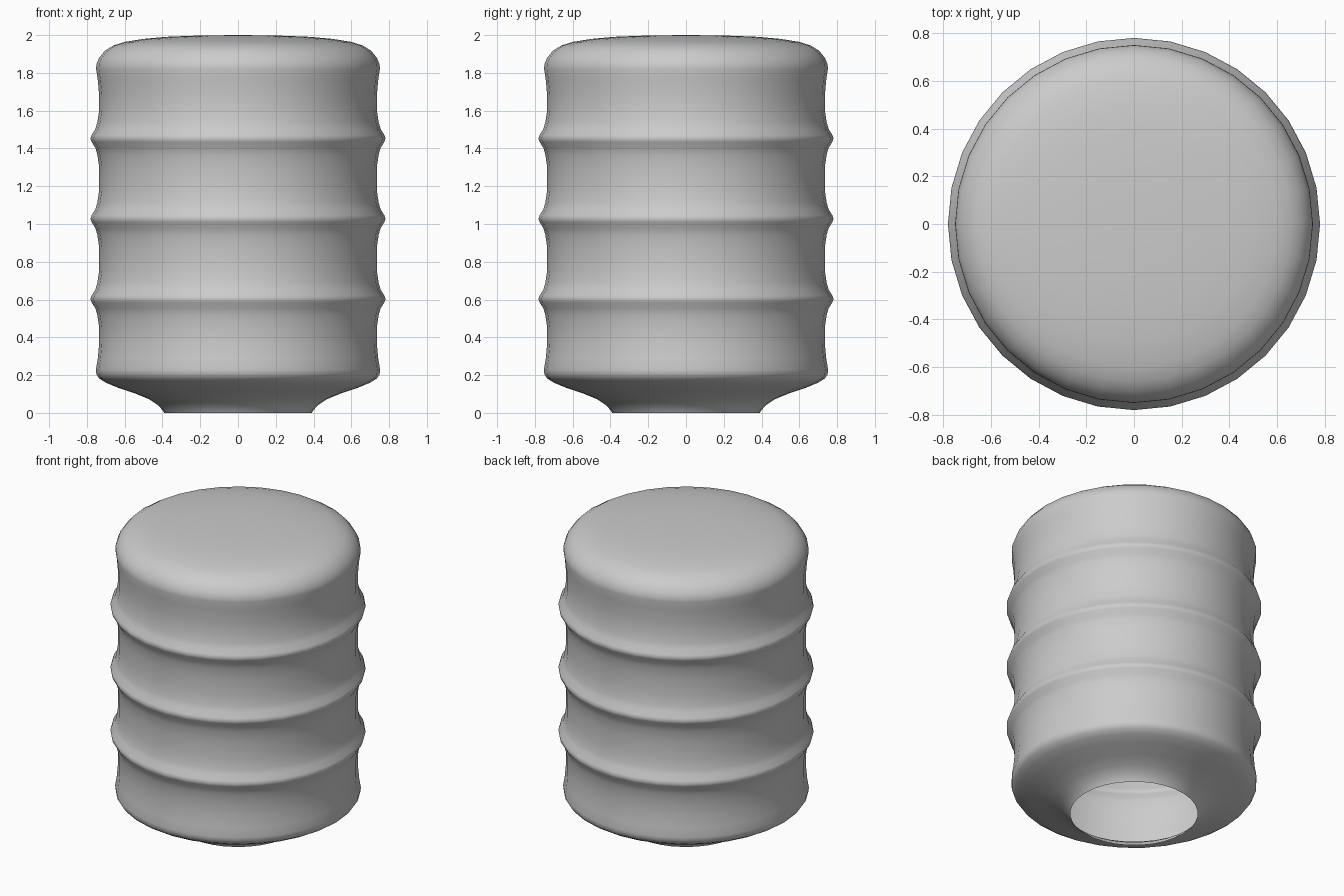
import bpy, bmesh, math

SEG = 32

# Profile (radius, height): flared foot with open mouth
profile = [(0.39, 0.0), (0.40, 0.015), (0.425, 0.042), (0.47, 0.072), (0.55, 0.105),
           (0.64, 0.135), (0.70, 0.16), (0.735, 0.182), (0.75, 0.205), (0.752, 0.23),
           (0.742, 0.29), (0.735, 0.37)]

# Three raised ribs with gently waisted walls between them
rib = [(0.735, -0.15), (0.745, -0.085), (0.755, -0.05), (0.775, -0.018), (0.781, 0.0),
       (0.775, 0.018), (0.755, 0.05), (0.745, 0.085), (0.735, 0.15)]
for z in (0.603, 1.028, 1.453):
    profile += [(r, z + dz) for r, dz in rib]

# Rounded shoulder and slightly domed top
profile += [(0.735, 1.68), (0.742, 1.76), (0.751, 1.82), (0.75, 1.845), (0.735, 1.88),
            (0.705, 1.917), (0.66, 1.945), (0.60, 1.964), (0.50, 1.98), (0.38, 1.991),
            (0.20, 1.998)]

# Revolve the profile
bm = bmesh.new()
rings = []
for r, z in profile:
    rings.append([bm.verts.new((r * math.cos(2 * math.pi * i / SEG),
                                r * math.sin(2 * math.pi * i / SEG), z))
                  for i in range(SEG)])
for a, b in zip(rings, rings[1:]):
    for i in range(SEG):
        j = (i + 1) % SEG
        bm.faces.new((a[i], a[j], b[j], b[i]))
apex = bm.verts.new((0, 0, 2.0))
for i in range(SEG):
    bm.faces.new((rings[-1][i], rings[-1][(i + 1) % SEG], apex))
for f in bm.faces:
    f.smooth = True

mesh = bpy.data.meshes.new("ribbed_barrel")
bm.to_mesh(mesh)
bm.free()
barrel = bpy.data.objects.new("ribbed_barrel", mesh)
bpy.context.collection.objects.link(barrel)
